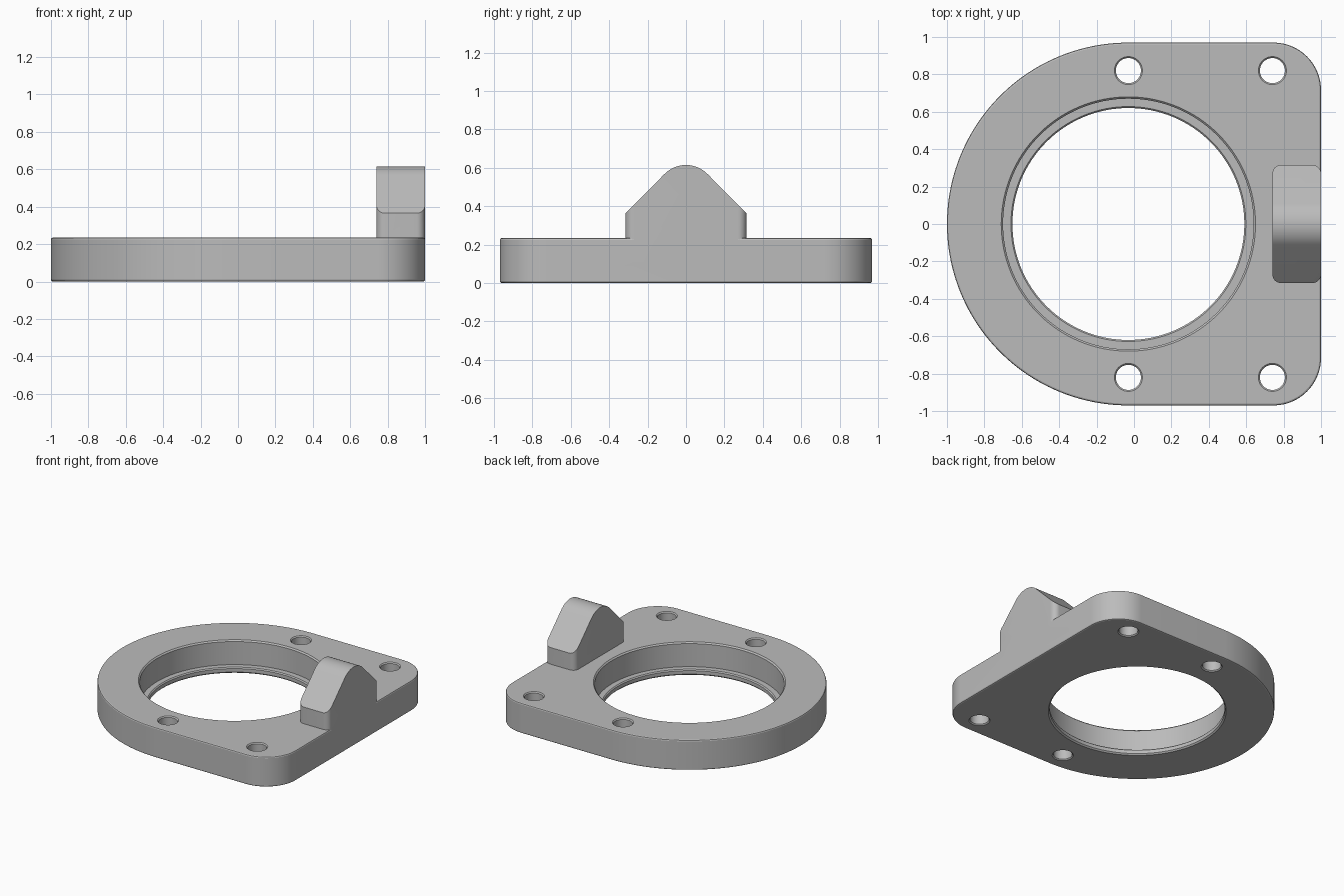
import bpy, bmesh, math
from mathutils import Vector

cube = bpy.data.objects.get("Cube")
if cube:
    bpy.data.objects.remove(cube, do_unlink=True)

grey = bpy.data.materials.new("machined grey")
grey.use_nodes = True
GREY = (0.5, 0.5, 0.5, 1)
grey.diffuse_color = GREY
grey.node_tree.nodes["Principled BSDF"].inputs["Base Color"].default_value = GREY

HEIGHT = 0.235
BORE_X = -0.03
EDGE = 0.01


def arc(cx, cy, r, start, end, steps):
    """Points along a circular arc, angles in degrees."""
    angles = [math.radians(start + (end - start) * i / steps) for i in range(steps + 1)]
    return [(cx + r * math.cos(a), cy + r * math.sin(a)) for a in angles]


def finish(name, bm):
    bmesh.ops.remove_doubles(bm, verts=bm.verts, dist=1e-5)
    bmesh.ops.recalc_face_normals(bm, faces=bm.faces)
    mesh = bpy.data.meshes.new(name)
    bm.to_mesh(mesh)
    bm.free()
    mesh.materials.append(grey)
    obj = bpy.data.objects.new(name, mesh)
    bpy.context.collection.objects.link(obj)
    return obj


def prism(name, points, offset):
    """Extrude a closed loop of 3D points along an offset."""
    bm = bmesh.new()
    face = bm.faces.new([bm.verts.new(p) for p in points])
    result = bmesh.ops.extrude_face_region(bm, geom=[face], use_keep_orig=True)
    moved = [g for g in result["geom"] if isinstance(g, bmesh.types.BMVert)]
    bmesh.ops.translate(bm, verts=moved, vec=Vector(offset))
    return finish(name, bm)


def turned(name, x, y, profile, steps):
    """Solid of revolution from (radius, z) pairs with flat caps."""
    bm = bmesh.new()
    rings = []
    for r, z in profile:
        rings.append([bm.verts.new((px, py, z)) for px, py in arc(x, y, r, 0, 360, steps)[:-1]])
    for low, high in zip(rings, rings[1:]):
        for i in range(steps):
            j = (i + 1) % steps
            bm.faces.new((low[i], low[j], high[j], high[i]))
    bm.faces.new(rings[0])
    bm.faces.new(rings[-1])
    return finish(name, bm)


def activate(obj):
    bpy.ops.object.select_all(action='DESELECT')
    obj.select_set(True)
    bpy.context.view_layer.objects.active = obj


def combine(obj, tool, operation):
    """Apply a boolean and discard the tool."""
    mod = obj.modifiers.new("boolean", 'BOOLEAN')
    mod.operation = operation
    mod.solver = 'EXACT'
    mod.object = tool
    activate(obj)
    bpy.ops.object.modifier_apply(modifier=mod.name)
    bpy.data.objects.remove(tool, do_unlink=True)


# Plate: half-round on one side, rounded square corners on the other
outline = arc(BORE_X, 0, 0.97, 90, 270, 90)
outline += arc(0.745, -0.715, 0.255, -90, 0, 24)
outline += arc(0.745, 0.715, 0.255, 0, 90, 24)
plate = prism("flange_plate", [(x, y, 0) for x, y in outline], (0, 0, HEIGHT))

# Broken edges around top and bottom
bevel = plate.modifiers.new("edge_break", 'BEVEL')
bevel.width = EDGE
bevel.segments = 2
bevel.limit_method = 'ANGLE'
bevel.angle_limit = math.radians(60)
activate(plate)
bpy.ops.object.modifier_apply(modifier=bevel.name)

# Stop block: gabled profile trimmed to a rounded footprint
gable = [(-0.315, 0), (0.315, 0), (0.315, 0.365)]
gable += arc(0, 0.458, 0.157, 45, 135, 20) + [(-0.315, 0.365)]
block = prism("stop_block", [(0.74, y, z + 0.1 if z == 0 else z) for y, z in gable], (0.26, 0, 0))
R = 0.045
footprint = []
for sx, sy, start in ((1, 1, 0), (-1, 1, 90), (-1, -1, 180), (1, -1, 270)):
    footprint += arc(0.87 + sx * (0.13 - R), sy * (0.315 - R), R, start, start + 90, 8)
trim = prism("block_footprint", [(x, y, 0) for x, y in footprint], (0, 0, 1))
combine(block, trim, 'INTERSECT')
combine(plate, block, 'UNION')

# Stepped bore with a thin lip at the bottom
LIP, SEAT, STEP = 0.62, 0.67, 0.045
bore = turned("bore_cutter", BORE_X, 0, [
    (LIP + 0.02, -0.01), (LIP, EDGE), (LIP, STEP - 0.008), (LIP + 0.008, STEP),
    (SEAT, STEP), (SEAT, HEIGHT - EDGE), (SEAT + 0.02, HEIGHT + EDGE)], 128)
combine(plate, bore, 'DIFFERENCE')

# Four countersunk bolt holes
HOLE = 0.067
for x in (BORE_X, 0.74):
    for y in (-0.82, 0.82):
        hole = turned("hole_cutter", x, y, [
            (HOLE + 0.016, -0.008), (HOLE, 0.008),
            (HOLE, HEIGHT - 0.008), (HOLE + 0.016, HEIGHT + 0.008)], 40)
        combine(plate, hole, 'DIFFERENCE')

activate(plate)
bpy.ops.object.shade_smooth_by_angle(angle=math.radians(20))
